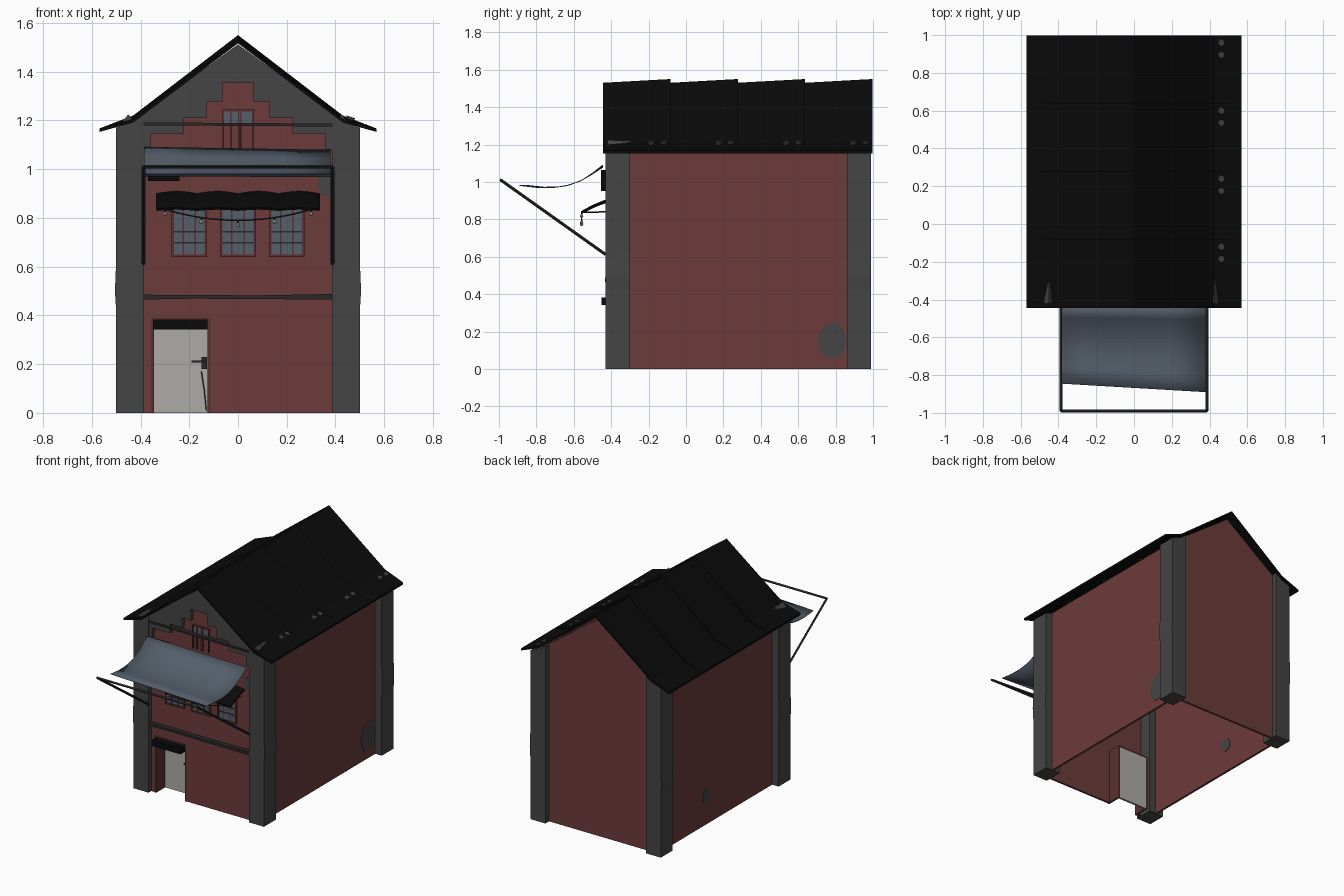
import bpy, bmesh, math, random
from mathutils import Vector, Matrix

random.seed(4)
cube = bpy.data.objects.get("Cube")
if cube:
    bpy.data.objects.remove(cube, do_unlink=True)


def material(name, r, g, b):
    m = bpy.data.materials.new(name)
    m.use_nodes = True
    m.diffuse_color = (r, g, b, 1)
    bsdf = m.node_tree.nodes["Principled BSDF"]
    bsdf.inputs["Base Color"].default_value = (r, g, b, 1)
    bsdf.inputs["Roughness"].default_value = 0.9
    return m


RED = material("brick red", 0.15, 0.043, 0.043)
TRIM = material("dark red trim", 0.10, 0.03, 0.028)
GRAY = material("stone gray", 0.058, 0.058, 0.058)
BLACK = material("roof black", 0.003, 0.003, 0.003)
IRON = material("dark iron", 0.022, 0.022, 0.023)
CLOTH = material("blue gray", 0.09, 0.113, 0.145)
WHITE = material("door off white", 0.42, 0.41, 0.385)


def finish(bm, name, mat):
    bmesh.ops.recalc_face_normals(bm, faces=bm.faces)
    me = bpy.data.meshes.new(name)
    bm.to_mesh(me)
    bm.free()
    me.materials.append(mat)
    ob = bpy.data.objects.new(name, me)
    bpy.context.collection.objects.link(ob)
    return ob


def prism(name, mat, profile, a, b, axis="y"):
    """Extrude a profile along y (x, z points) or along x (y, z points)."""
    bm = bmesh.new()
    place = (lambda p, t: (p[0], t, p[1])) if axis == "y" else (lambda p, t: (t, p[0], p[1]))
    face = bm.faces.new([bm.verts.new(place(p, a)) for p in profile])
    new = bmesh.ops.extrude_face_region(bm, geom=[face])["geom"]
    step = (0, b - a, 0) if axis == "y" else (b - a, 0, 0)
    bmesh.ops.translate(bm, vec=step, verts=[v for v in new if isinstance(v, bmesh.types.BMVert)])
    return finish(bm, name, mat)


def box(name, mat, x0, x1, y0, y1, z0, z1):
    return prism(name, mat, [(x0, z0), (x1, z0), (x1, z1), (x0, z1)], y0, y1)


def rods(name, mat, points, radius, sides=4):
    """Straight bars joining consecutive points."""
    bm = bmesh.new()
    for p, q in zip(points, points[1:]):
        p, q = Vector(p), Vector(q)
        turn = (q - p).to_track_quat("Z", "Y").to_matrix().to_4x4()
        bmesh.ops.create_cone(bm, cap_ends=True, segments=sides, radius1=radius, radius2=radius,
                              depth=(q - p).length, matrix=Matrix.Translation((p + q) / 2) @ turn)
    return finish(bm, name, mat)


def sheet(name, mat, nu, nv, func, thick):
    """Grid surface from func(u, v), thickened."""
    bm = bmesh.new()
    grid = [[bm.verts.new(func(i / nu, j / nv)) for j in range(nv + 1)] for i in range(nu + 1)]
    for i in range(nu):
        for j in range(nv):
            bm.faces.new((grid[i][j], grid[i + 1][j], grid[i + 1][j + 1], grid[i][j + 1]))
    ob = finish(bm, name, mat)
    mod = ob.modifiers.new("thickness", "SOLIDIFY")
    mod.thickness, mod.offset = thick, 0
    return ob


def blob(cx, cz, rx, rz, n=12):
    ring = []
    for i in range(n):
        t, k = math.tau * i / n, random.uniform(0.85, 1.05)
        ring.append((cx + rx * k * math.cos(t), cz + rz * k * math.sin(t)))
    return ring


def mirrored(half):
    return half + [(-x, z) for x, z in reversed(half) if x > 0]


# Walls: open shell, front with a door opening
top = [(0.45, 1.183), (0, 1.51), (-0.45, 1.183)]
prism("front_wall", RED, [(-0.45, 0), (-0.345, 0), (-0.345, 0.38), (-0.125, 0.38), (-0.125, 0),
                          (0.45, 0)] + top, -0.40, -0.385)
prism("back_wall", RED, [(-0.45, 0), (0.45, 0)] + top, 0.935, 0.95)
for s, side in ((1, "left"), (-1, "right")):
    box(side + "_wall", RED, *sorted((s * 0.435, s * 0.45)), -0.39, 0.94, 0, 1.185)

# Corner pillars with a slight bulge and tops cut to the roof
pillar = [(0.385, 0), (0.5, 0), (0.5, 0.42), (0.505, 0.5), (0.5, 0.62), (0.5, 1.17),
          (0.43, 1.195), (0.385, 1.23)]
for s, side in ((1, "left"), (-1, "right")):
    for end, y in (("front", -0.43), ("back", 0.86)):
        prism(f"{end}_{side}_pillar", GRAY, [(s * x, z) for x, z in pillar], y, y + 0.13)

# Stepped stone gable
steps = [(0.064, 1.355), (0.064, 1.277), (0.13, 1.277), (0.13, 1.21), (0.224, 1.21),
         (0.224, 1.146), (0.36, 1.146), (0.36, 1.08), (0.386, 1.08), (0.386, 1.23), (0, 1.512)]
prism("stepped_gable", GRAY, mirrored(steps), -0.425, -0.398)

# Overlapping roof sections, each rising toward the back
for k in range(4):
    y0 = -0.445 + 0.36 * k
    bm = bmesh.new()
    rings = []
    for y, ridge, knee in ((y0, 1.53, 1.205), (y0 + 0.362, 1.55, 1.22)):
        upper = [(-0.568, 1.167), (-0.43, knee), (0, ridge), (0.43, knee), (0.568, 1.167)]
        lower = [(x, z - 0.014) for x, z in reversed(upper)]
        rings.append([bm.verts.new((x, y, z)) for x, z in upper + lower])
    n = len(rings[0])
    for i in range(n):
        j = (i + 1) % n
        bm.faces.new((rings[0][i], rings[0][j], rings[1][j], rings[1][i]))
    for ring in rings:
        for i in range(4):
            bm.faces.new((ring[i], ring[i + 1], ring[n - 2 - i], ring[n - 1 - i]))
    finish(bm, f"roof_section_{k + 1}", BLACK)
    # Worn spots near the eave
    bm = bmesh.new()
    for dy in (0.26, 0.325):
        bmesh.ops.create_cone(bm, cap_ends=True, segments=9, radius1=0.018, radius2=0.018, depth=0.02,
                              matrix=Matrix.Translation((0.46, y0 + dy, 1.205)) @ Matrix.Rotation(0.32, 4, "Y"))
    finish(bm, f"roof_spots_{k + 1}", GRAY)

# Pillar corners showing through the roof
for side, x in (("left", 0.425), ("right", -0.45)):
    bm = bmesh.new()
    base = [bm.verts.new((x + dx, -0.42, z)) for dx, z in ((-0.028, 1.19), (0.028, 1.19), (0, 1.225))]
    tip = bm.verts.new((x, -0.29, 1.217))
    bm.faces.new(base)
    for i in range(3):
        bm.faces.new((base[i], base[(i + 1) % 3], tip))
    finish(bm, side + "_pillar_tip", GRAY)

# Stains where the brick has worn through
prism("left_wall_stain", GRAY, blob(0.785, 0.155, 0.08, 0.11), 0.432, 0.453, "x")
prism("right_wall_stain", GRAY, blob(0.42, 0.2, 0.045, 0.05), -0.453, -0.432, "x")
prism("front_wall_stain", GRAY, [(0.385, 0.88), (0.35, 0.89), (0.325, 0.93), (0.335, 0.98), (0.385, 0.98)],
      -0.404, -0.399)

# Horizontal beams
for name, za, zb, h in (("upper_beam", 1.18, 1.175, 0.012), ("middle_beam", 0.47, 0.465, 0.015),
                        ("middle_rail", 0.465, 0.48, 0.008)):
    prism(name, IRON, [(-0.39, za), (0.39, zb), (0.39, zb + h), (-0.39, za + h)], -0.432, -0.4)

# Recessed door
for name, x in (("right_jamb", -0.357), ("left_jamb", -0.125)):
    box("door_" + name, TRIM, x, x + 0.012, -0.403, -0.29, 0, 0.392)
box("door_head", TRIM, -0.357, -0.113, -0.403, -0.29, 0.38, 0.392)
box("door_panel", WHITE, -0.346, -0.124, -0.305, -0.29, 0, 0.38)
box("door_canopy", BLACK, -0.348, -0.125, -0.452, -0.30, 0.343, 0.383)
box("door_lock", IRON, -0.15, -0.127, -0.315, -0.304, 0.18, 0.23)
box("door_handle", IRON, -0.19, -0.135, -0.325, -0.314, 0.206, 0.214)
rods("door_crack", IRON, [(-0.15, -0.306, 0.17), (-0.138, -0.306, 0.09), (-0.13, -0.306, 0.01)], 0.002)

# Row of windows
for k, cx in enumerate((-0.2, 0, 0.2)):
    n = f"window_{k + 1}_"
    box(n + "glass", CLOTH, cx - 0.065, cx + 0.065, -0.406, -0.4, 0.65, 0.86)
    for s, side in ((-1, "right"), (1, "left")):
        x = cx + s * 0.068
        box(n + side + "_frame", TRIM, x - 0.005, x + 0.005, -0.412, -0.4, 0.64, 0.865)
    for part, z in (("sill", 0.64), ("head", 0.857)):
        box(n + part, TRIM, cx - 0.073, cx + 0.073, -0.412, -0.4, z, z + 0.01)
    for part, z in (("lower_bar", 0.695), ("upper_bar", 0.74)):
        box(n + part, IRON, cx - 0.065, cx + 0.065, -0.41, -0.404, z, z + 0.006)
    for dx in (-0.025, 0.025):
        box(n + "mullion", TRIM, cx + dx - 0.003, cx + dx + 0.003, -0.41, -0.404, 0.65, 0.86)

# Gable window with a broken lower half
box("gable_glass", CLOTH, -0.058, 0.064, -0.406, -0.4, 1.19, 1.238)
for x in (-0.06, -0.03, 0.004, 0.012, 0.06):
    box("gable_window_post", TRIM, x - 0.003, x + 0.003, -0.412, -0.4, 1.08, 1.24)
box("gable_window_head", TRIM, -0.063, 0.067, -0.412, -0.4, 1.236, 1.244)

# Large hanging cloth awning and its frame
slope = [(-0.445, 1.09), (-0.50, 1.05), (-0.56, 1.012), (-0.63, 0.985), (-0.70, 0.973),
         (-0.78, 0.972), (-0.87, 0.981)]


def cloth(u, v):
    y, z = slope[round(v * 6)]
    return (-0.385 + 0.765 * u, y + (0.025 - 0.045 * u) * v, z - 0.012 * u * (1 - v))


awning = sheet("cloth_awning", CLOTH, 4, 6, cloth, 0.004)
awning.data.shade_smooth()
corners = [(-0.387, -0.43, 0.612), (-0.387, -0.99, 1.01), (0.387, -0.99, 1.01), (0.387, -0.43, 0.612)]
rods("awning_frame", IRON, corners, 0.008)
box("wall_grille", BLACK, -0.37, -0.24, -0.455, -0.4, 0.952, 1.065)


# Scalloped black canopy over the windows
def scallop(u, v):
    puff = abs(math.sin(4 * math.pi * u))
    return (-0.335 + 0.67 * u, -0.405 - 0.155 * v,
            0.895 - 0.062 * v ** 1.4 + 0.01 * puff * (1 - 0.5 * v))


sheet("window_canopy", BLACK, 32, 6, scallop, 0.01)
for s, side in ((1, "left"), (-1, "right")):
    rods(side + "_canopy_arm", IRON, [(s * 0.3, -0.4, 0.84), (s * 0.3, -0.555, 0.838)], 0.004)

# String of hanging bulbs
wire = [(x / 20, -0.558, 0.79 + 0.5 * (x / 20) ** 2) for x in range(-6, 7)]
rods("light_string", IRON, wire, 0.003)
for k, (x, y, z) in enumerate(wire[::3]):
    rods(f"bulb_cord_{k + 1}", IRON, [(x, y, z), (x, y, z - 0.012)], 0.004)
    bm = bmesh.new()
    bmesh.ops.create_uvsphere(bm, u_segments=8, v_segments=6, radius=0.009,
                              matrix=Matrix.Translation((x, y, z - 0.018)))
    finish(bm, f"bulb_{k + 1}", WHITE)
